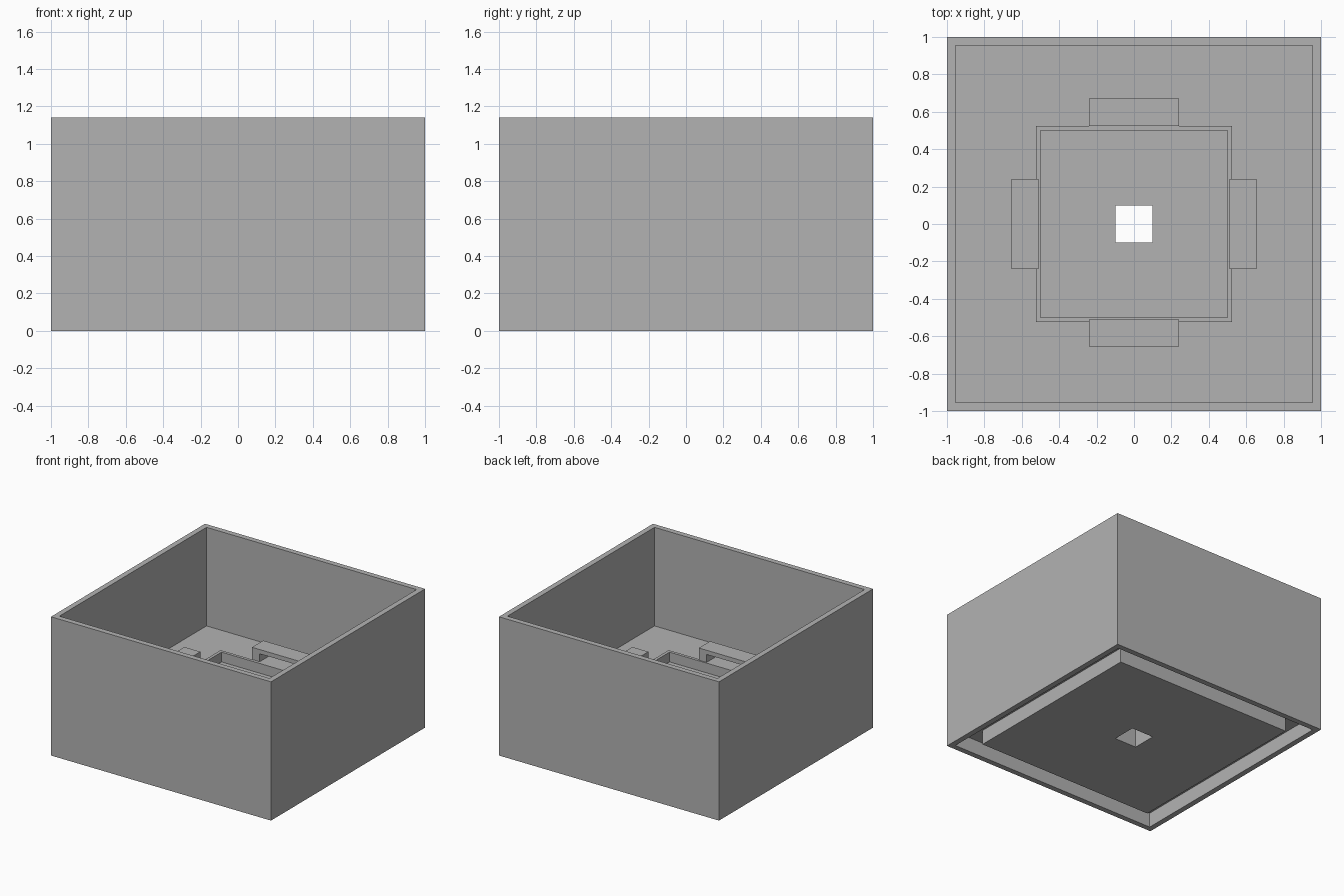
import bpy
import bmesh
from math import pi
from mathutils import Matrix

cube = bpy.data.objects.get("Cube")
if cube:
    bpy.data.objects.remove(cube, do_unlink=True)

grey = bpy.data.materials.new("plain_grey")
grey.use_nodes = True
grey.diffuse_color = (0.45, 0.45, 0.45, 1)
grey.node_tree.nodes["Principled BSDF"].inputs["Base Color"].default_value = (0.45, 0.45, 0.45, 1)


def tube(name, outer, inner, low, high, matrix=Matrix()):
    """Rectangular tube: outer and inner are (x0, x1, y0, y1)."""
    bm = bmesh.new()

    def loop(r, z):
        x0, x1, y0, y1 = r
        return [bm.verts.new((x, y, z)) for x, y in ((x0, y0), (x1, y0), (x1, y1), (x0, y1))]

    loops = [loop(outer, low), loop(outer, high), loop(inner, high), loop(inner, low)]
    for a, b in zip(loops, loops[1:] + loops[:1]):
        for i in range(4):
            j = (i + 1) % 4
            bm.faces.new((a[i], a[j], b[j], b[i]))
    bm.transform(matrix)
    bmesh.ops.recalc_face_normals(bm, faces=bm.faces)
    mesh = bpy.data.meshes.new(name)
    bm.to_mesh(mesh)
    bm.free()
    mesh.materials.append(grey)
    obj = bpy.data.objects.new(name, mesh)
    bpy.context.collection.objects.link(obj)
    return obj


def square(h):
    return (-h, h, -h, h)


HEIGHT, FLOOR, LEDGE, RIM = 1.14, 0.33, 0.12, 0.41
WALL, HOLE = 0.955, 0.1

# Outer walls, floor slab and the plinth below it, pierced by one hole
tube("outer_walls", square(1), square(WALL), 0, HEIGHT)
tube("floor_slab", square(WALL), square(HOLE), LEDGE, FLOOR)
tube("bottom_plinth", square(0.81), square(HOLE), 0, LEDGE)

# Low raised frame on the floor
tube("raised_frame", square(0.525), square(0.5), FLOOR, RIM)

# Four open brackets around the frame; the back one sits slightly further out
stand_up = Matrix.Rotation(pi / 2, 4, "X")
for i, side in enumerate(("back", "left", "front", "right")):
    shift = 0.525 if side == "back" else 0.51
    place = Matrix.Rotation(-i * pi / 2, 4, "Z") @ Matrix.Translation((0, shift, 0)) @ stand_up
    tube(side + "_bracket", (-0.24, 0.24, FLOOR, 0.51), (-0.17, 0.17, RIM, 0.475),
         -0.145, 0, place)
